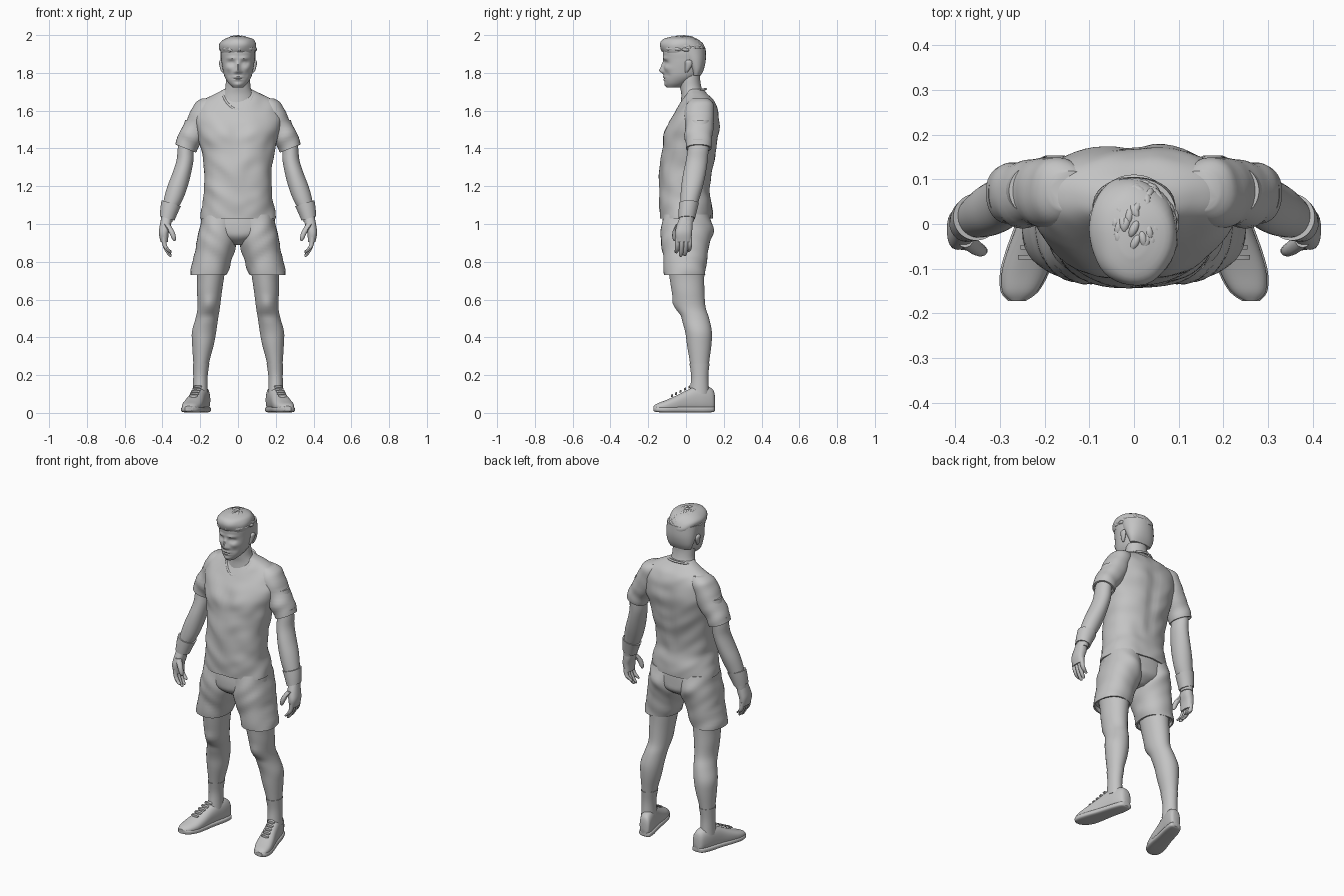
import bpy, bmesh, math, random
from mathutils import Vector, noise

random.seed(4)
grey = bpy.data.materials.new("clay grey")
grey.diffuse_color = (0.55, 0.55, 0.55, 1)


def finish(name, bm, mirror=False, angle=40):
    """Turn a bmesh into a shaded object, optionally mirrored across x."""
    bmesh.ops.recalc_face_normals(bm, faces=bm.faces[:])
    me = bpy.data.meshes.new(name)
    bm.to_mesh(me)
    bm.free()
    me.materials.append(grey)
    ob = bpy.data.objects.new(name, me)
    bpy.context.collection.objects.link(ob)
    bpy.ops.object.select_all(action='DESELECT')
    ob.select_set(True)
    bpy.context.view_layer.objects.active = ob
    bpy.ops.object.shade_smooth_by_angle(angle=math.radians(angle))
    if mirror:
        mod = ob.modifiers.new("mirror", 'MIRROR')
        mod.use_mirror_merge = False
    return ob


def spline(rows, sub):
    """Catmull-Rom interpolation through cross-section rows."""
    out = []
    for i in range(len(rows) - 1):
        a, b, c, d = (rows[max(0, min(len(rows) - 1, i + k))] for k in (-1, 0, 1, 2))
        for s in range(sub):
            t = s / sub
            out.append([0.5 * (2 * q + (r - p) * t + (2 * p - 5 * q + 4 * r - w) * t * t
                               + (3 * q - p - 3 * r + w) * t ** 3)
                        for p, q, r, w in zip(a, b, c, d)])
    return out + [list(rows[-1])]


def shrink(row, d, lift):
    return [row[0] + lift, row[1] + d, row[2] - d, row[3] + d, row[4] - d] + row[5:]


def loft(name, rows, sides=32, sub=4, p=2.2, hem=False, bumps=(), wrinkle=0,
         mirror=False, along_y=False, bm=None):
    """Skin rows of (station, x0, x1, v0, v1[, tilt]) with superellipse rings."""
    rings = spline(rows, sub)
    if hem:
        rings += [shrink(rings[-1], 0.009, 0), shrink(rings[-1], 0.009, 0.03)]
    own = bm is None
    bm = bm or bmesh.new()
    loops = []
    for r in rings:
        cx, hx = (r[1] + r[2]) / 2, (r[2] - r[1]) / 2
        cv, hv = (r[3] + r[4]) / 2, (r[4] - r[3]) / 2
        tilt = r[5] if len(r) > 5 else 0
        loop = []
        for k in range(sides):
            a = 2 * math.pi * (k + 0.5) / sides
            c, s = math.cos(a), math.sin(a)
            dx = hx * math.copysign(abs(c) ** (2 / p), c)
            dv = hv * math.copysign(abs(s) ** (2 / p), s)
            x, v, z = cx + dx, cv + dv, r[0] - tilt * dx
            for side, bx, bz, sx, sz, amt in bumps:      # sculpted swellings
                if s * side > 0:
                    g = ((abs(x) - bx) / sx) ** 2 + ((z - bz) / sz) ** 2
                    v += side * amt * math.exp(-g) * min(1, abs(s) * 2)
            if wrinkle:                                   # cloth folds
                n = noise.noise(Vector((x * 9 + z * 5, v * 9, z * 14 - abs(x) * 8)))
                x += c * wrinkle * n
                v += s * wrinkle * n
            loop.append(bm.verts.new((x, r[0], v) if along_y else (x, v, z)))
        loops.append(loop)
    for A, B in zip(loops, loops[1:]):
        for k in range(sides):
            bm.faces.new((A[k], A[k - 1], B[k - 1], B[k]))
    bm.faces.new(loops[0])
    bm.faces.new(loops[-1][::-1])
    return finish(name, bm, mirror) if own else bm


def tube(bm, pts, radii):
    loft("", [(z, x - r, x + r, y - r, y + r) for (x, y, z), r in zip(pts, radii)],
         sides=10, sub=3, p=2, bm=bm)


# Shirt body
loft("shirt", [
    (1.715, -.07, .07, .0, .09), (1.685, -.13, .13, -.005, .12),
    (1.65, -.19, .19, -.022, .15), (1.60, -.225, .225, -.052, .166),
    (1.54, -.235, .235, -.086, .173), (1.46, -.212, .212, -.115, .171),
    (1.38, -.192, .192, -.13, .16), (1.28, -.178, .178, -.138, .14),
    (1.18, -.180, .180, -.143, .125), (1.10, -.19, .19, -.145, .138),
    (1.03, -.20, .20, -.14, .14)],
    sides=64, sub=6, p=2.3, hem=True, wrinkle=.008,
    bumps=[(-1, .09, 1.48, .07, .05, .012), (1, .10, 1.52, .06, .07, .008),
           (1, 0, 1.40, .025, .2, -.01), (-1, 0, 1.47, .02, .07, -.006)])

# Sleeves
loft("sleeve", [
    (1.665, -.185, -.10, .03, .12, 0), (1.64, -.222, -.10, .01, .14, 0),
    (1.59, -.258, -.12, -.008, .15, 0), (1.50, -.294, -.15, -.008, .15, .15),
    (1.44, -.318, -.20, -.002, .138, .3), (1.40, -.332, -.225, .0, .132, .4)],
    hem=True, wrinkle=.009, mirror=True)

# Collar band around a v-shaped neckline
curve = bpy.data.curves.new("collar", 'CURVE')
curve.dimensions = '3D'
curve.bevel_depth = .006
curve.materials.append(grey)
line = curve.splines.new('POLY')
line.points.add(31)
for i, pt in enumerate(line.points):
    a = 2 * math.pi * i / 32
    c = math.cos(a)
    pt.co = (.082 * math.sin(a), .03 - .075 * c, 1.695 - .09 * max(0, c) ** 1.5 + .02 * max(0, -c), 1)
line.use_cyclic_u = True
bpy.context.collection.objects.link(bpy.data.objects.new("collar", curve))

# Shorts: seat and two legs
loft("shorts_seat", [
    (1.07, -.185, .185, -.12, .125), (.98, -.195, .195, -.128, .133),
    (.93, -.13, .13, -.12, .125), (.89, -.04, .04, -.07, .07)], wrinkle=.004)
loft("shorts_leg", [
    (1.05, -.19, -.005, -.118, .12), (.97, -.205, -.001, -.132, .135),
    (.90, -.217, -.004, -.13, .126), (.82, -.235, -.03, -.122, .112),
    (.73, -.25, -.06, -.115, .102)], sides=40, sub=5, hem=True, wrinkle=.009,
    mirror=True, bumps=[(1, .1, .97, .06, .05, .01)])

# Bare legs and socks
loft("leg", [
    (.80, -.225, -.06, -.10, .10), (.72, -.217, -.073, -.088, .097),
    (.64, -.217, -.085, -.075, .098), (.56, -.214, -.095, -.055, .104),
    (.50, -.225, -.105, -.026, .123), (.43, -.244, -.115, -.005, .137),
    (.36, -.243, -.128, .005, .135), (.27, -.237, -.152, .02, .123),
    (.19, -.233, -.165, .03, .115), (.10, -.238, -.163, .02, .12)],
    p=2, mirror=True, bumps=[(-1, .155, .58, .035, .03, .01), (-1, .155, .515, .05, .02, -.005)])
loft("sock", [
    (.262, -.239, -.151, .018, .125), (.19, -.237, -.161, .027, .118),
    (.10, -.24, -.16, .018, .122)], p=2, mirror=True)


# Shoes, toes turned outward
def shoe_rows(data, grow=0, top=None):
    rows = []
    for y, w, z0, z1 in data:
        cx = -.217 + .26 * y
        rows.append((y, cx - w - grow, cx + w + grow, z0, min(z1, top) if top else z1))
    return rows


last = [(.153, .018, .015, .09), (.142, .033, .006, .125), (.10, .041, .002, .145),
        (.05, .043, .002, .14), (0, .045, .002, .118), (-.06, .051, .002, .088),
        (-.11, .051, .002, .066), (-.152, .038, .006, .05), (-.172, .016, .014, .036)]
loft("shoe_upper", shoe_rows(last), p=2.4, mirror=True, along_y=True)
loft("shoe_sole", shoe_rows([(y, w, z * .7, 1) for y, w, z, _ in last], .004, .034),
     p=3.5, mirror=True, along_y=True)
bm = bmesh.new()
for i in range(5):
    y = -.075 + i * .023
    cx, z = -.217 + .26 * y, .094 + i * .0115
    loft("", [(y - .005, cx - .024, cx + .024, z - .012, z + .002),
              (y + .005, cx - .024, cx + .024, z - .008, z + .006)],
         sides=12, sub=1, along_y=True, bm=bm)
finish("shoe_laces", bm, True)

# Arms and wristbands
loft("arm", [
    (1.55, -.28, -.18, .02, .13), (1.42, -.316, -.23, .012, .122),
    (1.34, -.325, -.235, .0, .115), (1.27, -.347, -.248, -.015, .105),
    (1.20, -.374, -.266, -.025, .09), (1.13, -.393, -.292, -.03, .07),
    (1.06, -.405, -.33, -.03, .05), (1.01, -.41, -.348, -.035, .04)], p=2, mirror=True)
loft("wristband", [(1.11, -.405, -.302, -.037, .068, .3),
                   (1.07, -.411, -.32, -.039, .058, .3),
                   (1.03, -.414, -.336, -.04, .048, .3)], sub=2, p=2, mirror=True)

# Hands: palm, four curled fingers and thumb
bm = bmesh.new()
loft("", [(1.04, -.405, -.35, -.032, .036), (.99, -.415, -.355, -.05, .035),
          (.95, -.419, -.367, -.058, .032), (.905, -.41, -.37, -.052, .028)],
     sides=20, p=2.5, bm=bm)
for y, tip in ((-.045, .845), (-.022, .826), (.0, .83), (.02, .852)):
    tube(bm, [(-.394, y, .93), (-.389, y, .89), (-.373, y - .003, .855 + (tip - .83) / 2),
              (-.36, y - .006, tip + .006), (-.357, y - .006, tip)],
         [.013, .0125, .0115, .009, .003])
tube(bm, [(-.378, -.035, 1.0), (-.352, -.055, .96), (-.34, -.06, .925), (-.336, -.06, .91)],
     [.018, .016, .012, .004])
finish("hand", bm, True)

# Neck
loft("neck", [
    (1.83, -.06, .06, -.04, .08), (1.77, -.064, .064, -.035, .075),
    (1.72, -.068, .068, -.03, .083), (1.68, -.085, .085, -.025, .10),
    (1.62, -.11, .11, -.03, .13)], p=2, bumps=[(-1, 0, 1.735, .012, .015, .006)])

# Head with a sculpted face
loft("head", [
    (1.985, -.03, .03, -.05, .02), (1.965, -.07, .07, -.10, .075),
    (1.92, -.09, .09, -.122, .098), (1.87, -.088, .088, -.119, .101),
    (1.82, -.081, .081, -.119, .09), (1.78, -.071, .071, -.116, .066),
    (1.745, -.05, .05, -.11, .01), (1.722, -.026, .026, -.10, -.03)],
    sides=96, sub=8, p=2.15, bumps=[
        (-1, 0, 1.812, .014, .014, .022), (-1, 0, 1.838, .011, .022, .013),
        (-1, .016, 1.805, .008, .008, .006), (-1, .036, 1.853, .019, .011, -.013),
        (-1, .036, 1.852, .010, .006, .006), (-1, .034, 1.878, .026, .008, .007),
        (-1, 0, 1.778, .024, .006, .007), (-1, 0, 1.764, .018, .006, .007),
        (-1, 0, 1.771, .026, .003, -.004), (-1, 0, 1.738, .02, .012, .007),
        (-1, .052, 1.825, .018, .014, .006), (-1, .045, 1.79, .015, .016, -.005)])

# Ears
loft("ear", [(1.868, -.092, -.082, .005, .022), (1.86, -.10, -.08, -.005, .032),
             (1.84, -.099, -.078, -.005, .032), (1.815, -.092, -.074, -.006, .018),
             (1.802, -.084, -.072, -.004, .006)], sides=16, p=2, mirror=True)

# Hair: short back and sides, fuller top with loose locks
loft("hair_top", [
    (1.993, -.03, .03, -.07, .02), (1.98, -.075, .075, -.118, .06),
    (1.955, -.097, .097, -.135, .088), (1.925, -.098, .098, -.132, .102),
    (1.905, -.093, .093, -.122, .103)], sides=40, wrinkle=.012)
loft("hair_back", [(1.93, -.094, .094, -.06, .104), (1.87, -.092, .092, -.02, .105),
                   (1.82, -.083, .083, .015, .095), (1.785, -.068, .068, .03, .078)], p=2.1)
bm = bmesh.new()
for i in range(85):
    a, h = random.uniform(0, 2 * math.pi), random.uniform(.12, 1)
    w = math.sqrt(1 - h * h)
    n = Vector((w * math.cos(a), w * math.sin(a), h))
    pos = Vector((n.x * .092, -.017 + n.y * .112, 1.912 + n.z * .078))
    side = n.cross(Vector((random.uniform(-.6, .6), -1, random.uniform(-.3, .3)))).normalized()
    fwd = side.cross(n)
    for v in bmesh.ops.create_icosphere(bm, subdivisions=2, radius=1)['verts']:
        c = v.co.copy()
        v.co = pos + side * c.x * .010 + fwd * c.y * .024 + n * (c.z * .011 - c.y * c.y * .004)
        v.co.z = min(v.co.z, 2.0)
finish("hair_locks", bm)
